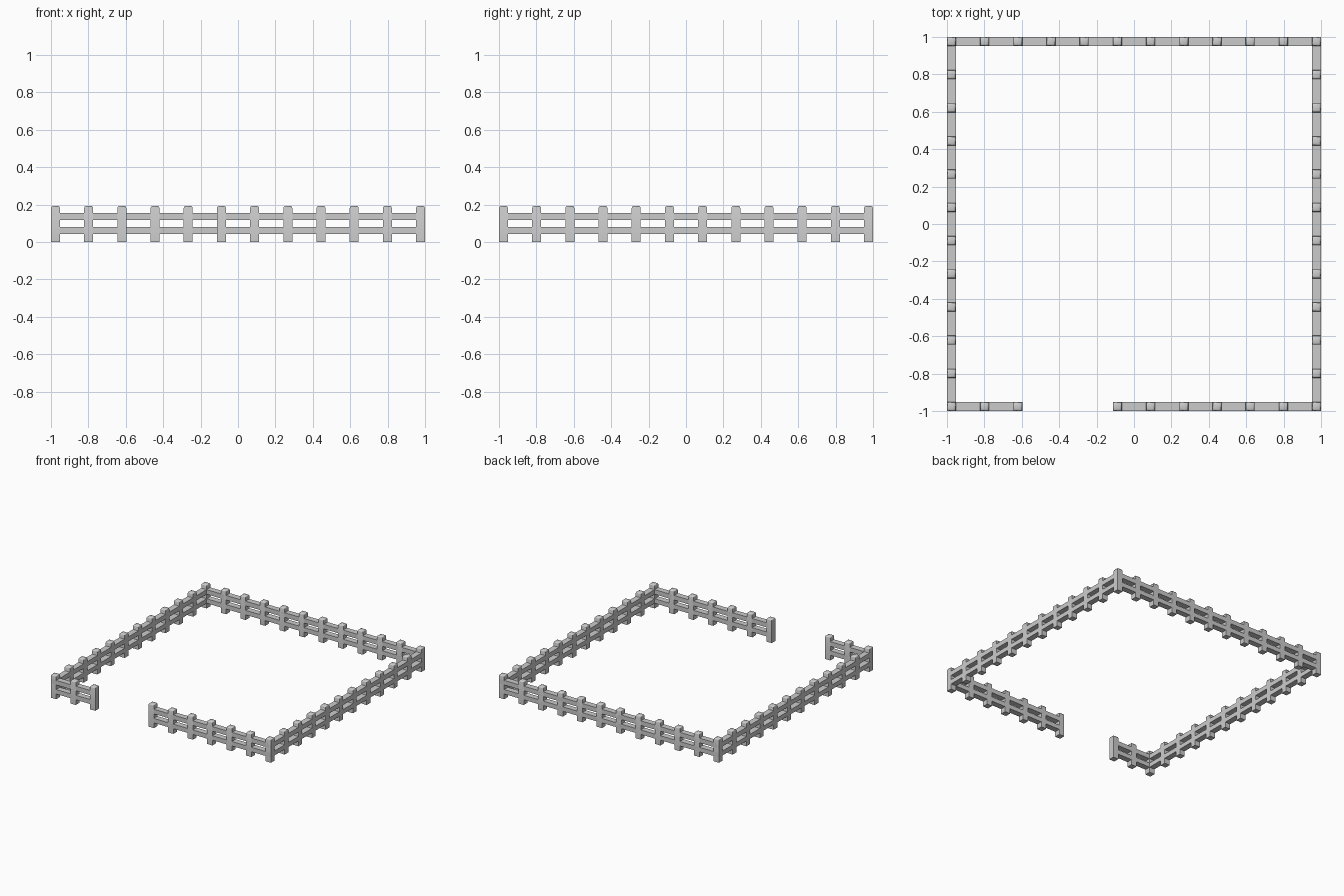
import bpy, bmesh, math

if "Cube" in bpy.data.objects:
    bpy.data.objects.remove(bpy.data.objects["Cube"])

W = 0.048            # post width and rail depth
H = 0.193            # post height
E = 1 - W / 2        # centre line of the fence
STEP = 2 * E / 11    # 12 posts per side
RAILS = [(0.043, 0.08), (0.117, 0.155)]


def finish(name, bm, smooth=False):
    me = bpy.data.meshes.new(name)
    bm.to_mesh(me)
    bm.free()
    ob = bpy.data.objects.new(name, me)
    bpy.context.collection.objects.link(ob)
    if smooth:
        bpy.ops.object.select_all(action='DESELECT')
        ob.select_set(True)
        bpy.context.view_layer.objects.active = ob
        bpy.ops.object.shade_smooth_by_angle(angle=math.radians(50))
    return ob


def box(name, x0, x1, y0, y1, z0, z1, chamfer=0):
    bm = bmesh.new()
    bmesh.ops.create_cube(bm, size=1)
    for v in bm.verts:
        v.co = (x1 if v.co.x > 0 else x0,
                y1 if v.co.y > 0 else y0,
                z1 if v.co.z > 0 else z0)
    if chamfer:
        top = [e for e in bm.edges if all(v.co.z > z1 - 1e-5 for v in e.verts)]
        bmesh.ops.bevel(bm, geom=top, offset=chamfer, segments=2,
                        profile=0.5, affect='EDGES')
    return finish(name, bm, chamfer > 0)


def post(x, y):
    h = W / 2
    box("post", x - h, x + h, y - h, y + h, 0, H, 0.011)


p = [-E + i * STEP for i in range(12)]

# posts: front (with gateway), back, and both sides
for i in range(12):
    if i not in (3, 4):
        post(p[i], -E)
    post(p[i], E)
    if 0 < i < 11:
        post(-E, p[i])
        post(E, p[i])

# two rails along every run
i_ = 1 - W
for z0, z1 in RAILS:
    box("back_rail", -1, 1, i_, 1, z0, z1)
    box("front_rail_left", -1, p[2] + W / 2, -1, -i_, z0, z1)
    box("front_rail_right", p[5] - W / 2, 1, -1, -i_, z0, z1)
    box("left_rail", -1, -i_, -1, 1, z0, z1)
    box("right_rail", i_, 1, -1, 1, z0, z1)
